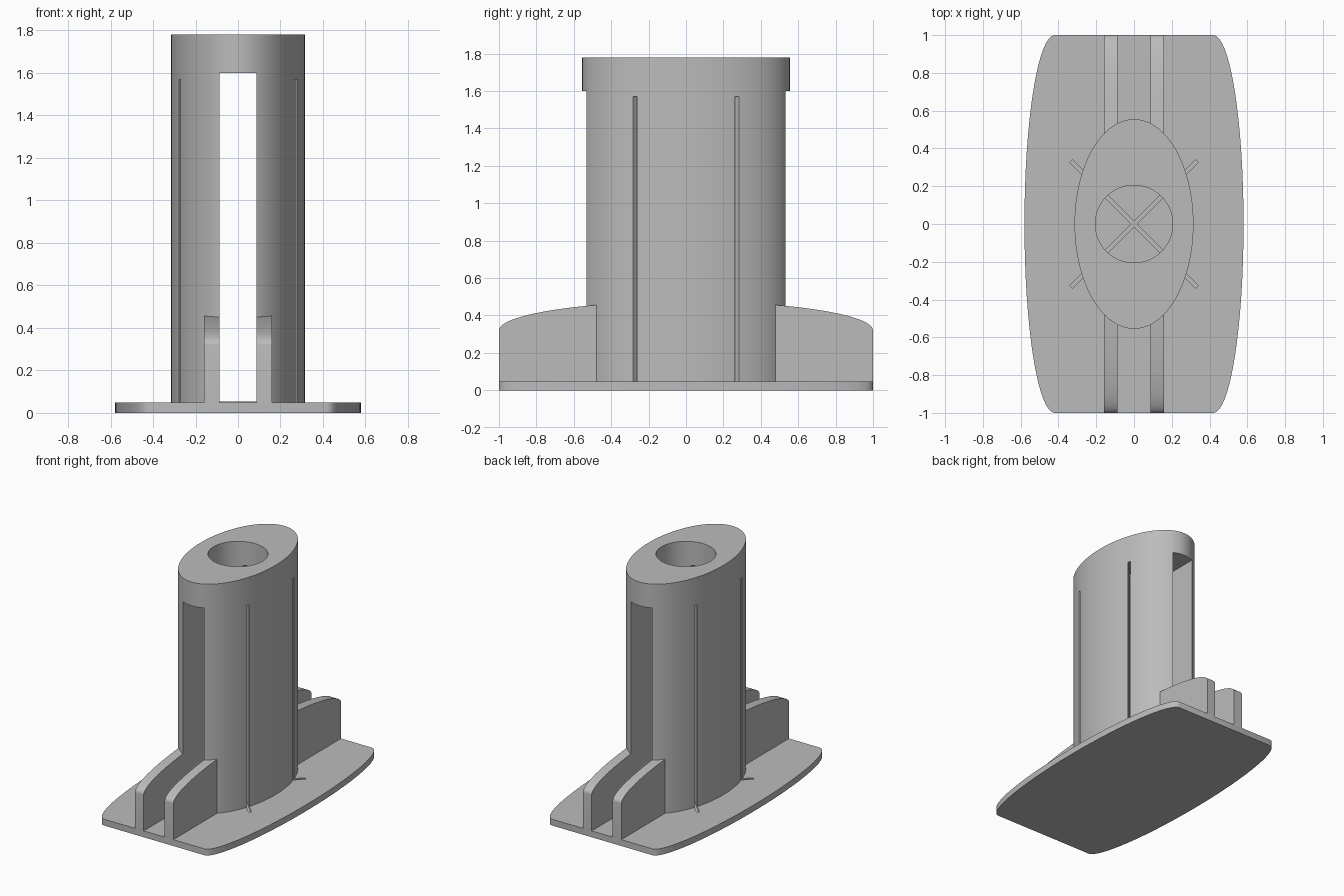
import bpy, bmesh, math
from mathutils import Matrix

cube = bpy.data.objects.get("Cube")
if cube:
    bpy.data.objects.remove(cube, do_unlink=True)

grey = bpy.data.materials.new("plain grey")
grey.use_nodes = True
grey.diffuse_color = (0.5, 0.5, 0.5, 1)
grey.node_tree.nodes["Principled BSDF"].inputs["Base Color"].default_value = (0.5, 0.5, 0.5, 1)

BASE_TOP, HEIGHT = 0.048, 1.78
SLOT, FIN_OUT = 0.0875, 0.16


def prism(name, outline, low, high, matrix=Matrix()):
    """Extrude a flat outline between two heights, then place it."""
    bm = bmesh.new()
    bottom = bm.faces.new([bm.verts.new((x, y, low)) for x, y in outline])
    ext = bmesh.ops.extrude_face_region(bm, geom=[bottom])
    top = [v for v in ext["geom"] if isinstance(v, bmesh.types.BMVert)]
    bmesh.ops.translate(bm, verts=top, vec=(0, 0, high - low))
    bmesh.ops.transform(bm, matrix=matrix, verts=bm.verts)
    bmesh.ops.recalc_face_normals(bm, faces=bm.faces)
    mesh = bpy.data.meshes.new(name)
    bm.to_mesh(mesh)
    bm.free()
    mesh.materials.append(grey)
    ob = bpy.data.objects.new(name, mesh)
    bpy.context.collection.objects.link(ob)
    return ob


def ellipse(rx, ry, n=96):
    return [(rx * math.cos(math.tau * i / n), ry * math.sin(math.tau * i / n)) for i in range(n)]


def box(hx, hy):
    return [(-hx, -hy), (hx, -hy), (hx, hy), (-hx, hy)]


def activate(ob):
    bpy.ops.object.select_all(action="DESELECT")
    ob.select_set(True)
    bpy.context.view_layer.objects.active = ob


def cut(ob, cutters):
    for c in cutters:
        mod = ob.modifiers.new("cut", "BOOLEAN")
        mod.operation, mod.solver, mod.object = "DIFFERENCE", "EXACT", c
        activate(ob)
        bpy.ops.object.modifier_apply(modifier=mod.name)


def smooth(ob):
    activate(ob)
    bpy.ops.object.shade_smooth_by_angle(angle=math.radians(30))


# Base plate: straight ends, bowed sides
N = 32
side = [(0.42 + 0.16 * math.cos(t), math.sin(t))
        for t in (-math.pi / 2 + math.pi * i / N for i in range(N + 1))]
base = prism("base_plate", side + [(-x, -y) for x, y in side], 0, BASE_TOP)

# Oval column
column = prism("column", ellipse(0.315, 0.555), 0.03, HEIGHT)

# Cutters: round bore, wide slot, two thin diagonal slits
bore = prism("bore_cutter", ellipse(0.205, 0.205, 64), 0.056, 2)
slot = prism("slot_cutter", box(SLOT, 0.8), 0.053, 1.6)
slits = [prism("slit_cutter", box(0.47, 0.01), 0.04, 1.57, Matrix.Rotation(math.radians(a), 4, "Z"))
         for a in (45, -45)]
cut(column, [bore, slot] + slits)
cut(base, slits)
for c in [bore, slot] + slits:
    bpy.data.objects.remove(c, do_unlink=True)

# Support fins with curved tops, two at each end
start, steps = 0.478, 24
a0 = math.asin(start)
arc = [a0 + (math.pi / 2 - a0) * i / steps for i in range(steps + 1)]
profile = [(start, 0.04), (1.0, 0.04)]
profile += [(math.sin(a), 0.32 + 0.155 * math.cos(a)) for a in reversed(arc)]
# profile (y, z) swept along x
to_x = Matrix(((0, 0, 1, 0), (1, 0, 0, 0), (0, 1, 0, 0), (0, 0, 0, 1)))
fins = []
for end, sy in (("front", -1), ("back", 1)):
    for hand, sx in (("left", 1), ("right", -1)):
        flip = Matrix.Diagonal((sx, sy, 1, 1))
        fins.append(prism(f"{end}_{hand}_fin", profile, SLOT, FIN_OUT, flip @ to_x))

for ob in [base, column] + fins:
    smooth(ob)
